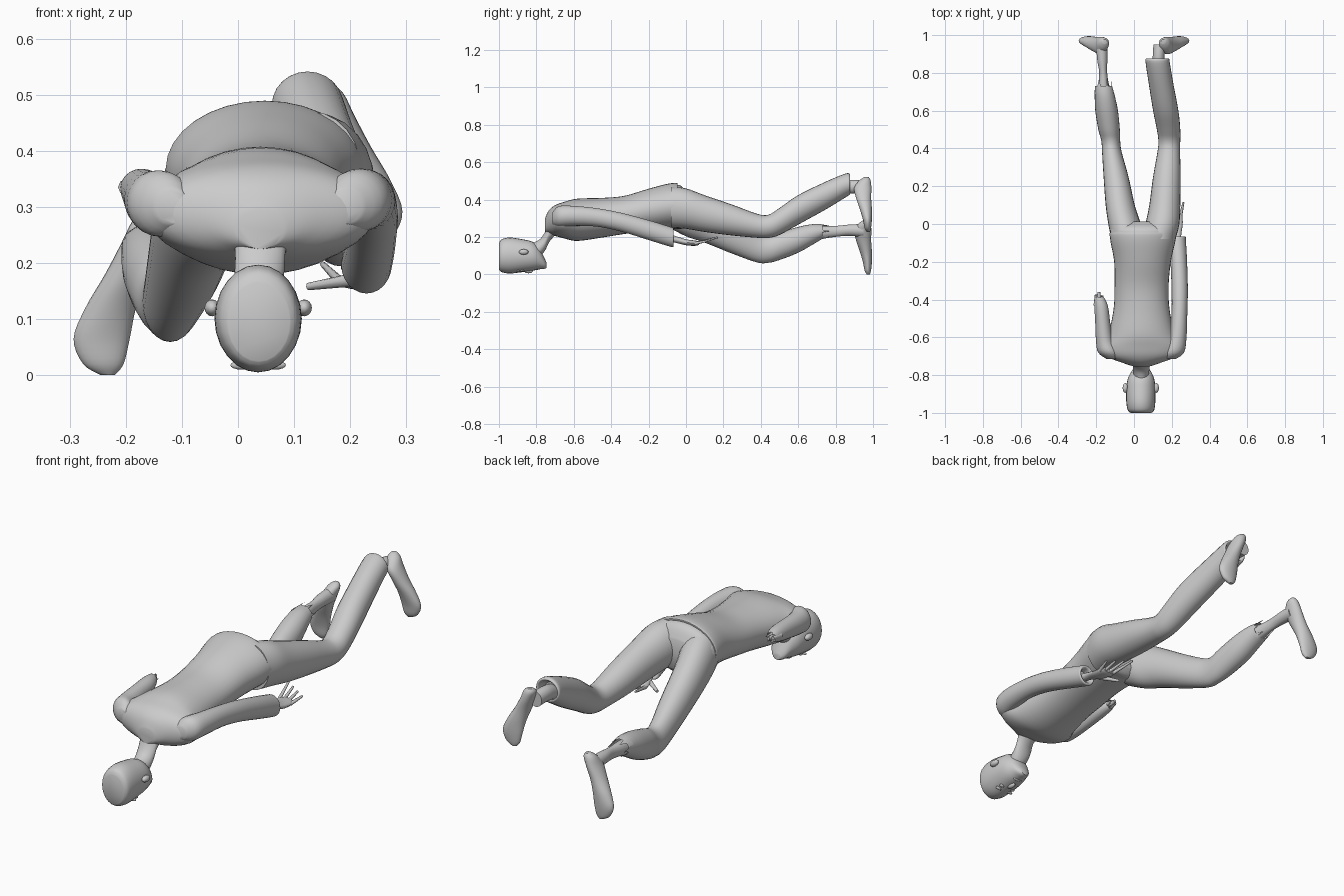
import bpy, bmesh, math
from mathutils import Vector


def finish(bm, name, angle=50):
    bmesh.ops.recalc_face_normals(bm, faces=bm.faces)
    me = bpy.data.meshes.new(name)
    bm.to_mesh(me)
    bm.free()
    ob = bpy.data.objects.new(name, me)
    bpy.context.collection.objects.link(ob)
    bpy.ops.object.select_all(action='DESELECT')
    ob.select_set(True)
    bpy.context.view_layer.objects.active = ob
    bpy.ops.object.shade_smooth_by_angle(angle=math.radians(angle))
    return ob


def spline(a, b, c, d, t):
    return 0.5 * (2 * b + (c - a) * t + (2 * a - 5 * b + 4 * c - d) * t * t
                  + (3 * b - a - 3 * c + d) * t ** 3)


# Elliptical rings (position, centre u, centre v, radius u, radius v) along y or z
def loft(name, rings, axis='y', n=24, steps=4, jag=0.0):
    m, dense = len(rings), []
    for i in range(m - 1):
        q = [rings[max(0, min(m - 1, i + k))] for k in (-1, 0, 1, 2)]
        for s in range(steps):
            dense.append([spline(*[p[j] for p in q], s / steps) for j in range(5)])
    dense.append(list(rings[-1]))
    bm, prev = bmesh.new(), None
    for k, (t, cu, cv, ru, rv) in enumerate(dense):
        ring = []
        for i in range(n):
            a = 2 * math.pi * i / n
            u, v = cu + max(ru, .002) * math.cos(a), cv + max(rv, .002) * math.sin(a)
            tt = t
            if jag and k == len(dense) - 1:
                tt += jag * (0.5 if i % 4 == 0 else -0.5) * (1 + 0.6 * math.sin(3 * a))
            ring.append(bm.verts.new((u, tt, v) if axis == 'y' else (u, v, tt)))
        if prev:
            for i in range(n):
                j = (i + 1) % n
                bm.faces.new((prev[i], prev[j], ring[j], ring[i]))
        else:
            bm.faces.new(ring)
        prev = ring
    if not jag:
        bm.faces.new(prev)
    return finish(bm, name)


def blob(name, loc, scale):
    bm = bmesh.new()
    bmesh.ops.create_uvsphere(bm, u_segments=14, v_segments=8, radius=1)
    for v in bm.verts:
        v.co = Vector(loc) + Vector([c * s for c, s in zip(v.co, scale)])
    return finish(bm, name)


def finger(name, a, b, r):
    a, b = Vector(a), Vector(b)
    d = b - a
    bm = bmesh.new()
    bmesh.ops.create_cone(bm, cap_ends=True, segments=8, radius1=r, radius2=r * 0.55, depth=d.length)
    q = d.to_track_quat('Z', 'Y')
    for v in bm.verts:
        v.co = q @ v.co + (a + b) / 2
    return finish(bm, name)


# Head, face down, flat crown towards -y
loft("head", [(-1.0, .037, .095, .055, .07), (-.985, .037, .1, .07, .088),
              (-.94, .036, .101, .077, .096), (-.87, .036, .1, .077, .087),
              (-.82, .037, .097, .07, .077), (-.785, .038, .085, .054, .058),
              (-.758, .038, .06, .036, .03), (-.745, .038, .048, .018, .014)])
loft("neck", [(-.83, .038, .115, .035, .05), (-.785, .038, .14, .042, .045),
              (-.755, .038, .175, .044, .05), (-.73, .04, .23, .046, .055),
              (-.69, .042, .28, .06, .06)])
for s in (-1, 1):
    blob("ear", (.036 + s * .082, -.868, .12), (.014, .026, .015))
    blob("eye", (.036 + s * .03, -.875, .022), (.014, .009, .007))
    blob("brow", (.036 + s * .03, -.897, .018), (.02, .007, .008))
blob("nose", (.037, -.842, .018), (.012, .024, .012))
blob("mouth", (.038, -.797, .031), (.024, .009, .008))

# Shirt
loft("torso", [(-.755, .04, .26, .04, .035), (-.735, .04, .28, .1, .06),
               (-.7, .04, .288, .185, .082), (-.65, .04, .29, .205, .098),
               (-.58, .04, .292, .175, .113), (-.45, .04, .303, .148, .106),
               (-.33, .04, .318, .143, .102), (-.2, .045, .345, .15, .113),
               (-.1, .047, .363, .17, .121), (-.05, .048, .367, .177, .122),
               (-.047, .048, .367, .165, .112)], n=32)

# Trousers
loft("trouser_seat", [(-.12, .048, .36, .155, .108), (-.05, .048, .362, .174, .118),
                      (-.015, .048, .355, .168, .108), (.012, .048, .345, .13, .07)], n=32)
loft("right_trouser_leg", [(-.08, .13, .36, .09, .11), (0, .15, .352, .09, .108),
                           (.1, .163, .325, .082, .098), (.25, .174, .29, .073, .082),
                           (.38, .184, .26, .06, .064), (.44, .187, .257, .058, .062),
                           (.5, .183, .283, .062, .072), (.6, .168, .345, .067, .079),
                           (.75, .142, .423, .065, .074), (.85, .126, .474, .064, .064),
                           (.874, .124, .482, .062, .056), (.872, .124, .482, .05, .045),
                           (.83, .126, .465, .045, .04)])
loft("left_trouser_leg", [(-.08, -.035, .355, .085, .11), (0, -.05, .322, .086, .118),
                          (.1, -.073, .277, .077, .107), (.25, -.095, .2, .066, .09),
                          (.38, -.117, .14, .052, .076), (.44, -.123, .132, .05, .07),
                          (.5, -.132, .15, .057, .073), (.6, -.145, .185, .06, .069),
                          (.68, -.155, .215, .053, .054), (.74, -.163, .232, .044, .035)], jag=.06)

# Bare shins and feet
loft("left_shin", [(.62, -.15, .2, .04, .045), (.72, -.16, .222, .03, .035),
                   (.8, -.163, .23, .021, .029), (.87, -.168, .236, .027, .03),
                   (.95, -.17, .235, .03, .035)])
loft("right_ankle", [(.78, .138, .44, .032, .035), (.87, .13, .468, .031, .036),
                     (.95, .135, .465, .032, .036)])
for name, s, dz in (("left_foot", -1, 0), ("right_foot", 1, .227)):
    loft(name, [(dz, s * .232, .975, .012, .008), (dz + .02, s * .24, .972, .036, .017),
                (dz + .065, s * .243, .97, .05, .024), (dz + .12, s * .227, .962, .045, .032),
                (dz + .18, s * .2, .95, .037, .04), (dz + .235, s * .175, .945, .033, .046),
                (dz + .275, s * .16, .957, .028, .03), (dz + .293, s * .155, .965, .012, .012)], 'z')

# Arms
loft("right_sleeve", [(-.715, .19, .3, .03, .03), (-.68, .21, .31, .055, .055),
                      (-.6, .23, .313, .048, .053), (-.48, .24, .305, .042, .049),
                      (-.35, .242, .28, .043, .05), (-.2, .237, .237, .044, .053),
                      (-.09, .23, .203, .045, .053), (-.068, .229, .197, .044, .05),
                      (-.07, .229, .197, .034, .038), (-.1, .23, .2, .03, .03)])
loft("right_hand", [(-.12, .23, .2, .022, .02), (-.06, .228, .188, .022, .018),
                    (0, .222, .172, .036, .016), (.05, .215, .167, .04, .014),
                    (.07, .215, .168, .03, .01)], n=16)
for i in range(4):
    x = .247 - i * .021
    finger("finger", (x, .045, .165), (x + .015 - i * .016, .115 + .018 * i, .18 + .006 * i), .009)
finger("thumb", (.205, -.01, .17), (.125, .04, .158), .012)

loft("left_arm", [(-.715, -.115, .3, .03, .03), (-.68, -.135, .305, .055, .058),
                  (-.62, -.155, .31, .046, .053), (-.53, -.165, .32, .04, .046),
                  (-.45, -.172, .33, .037, .038), (-.41, -.178, .335, .031, .03),
                  (-.385, -.183, .338, .022, .022)], jag=.025)
for x, y in ((-.172, -.38), (-.186, -.36), (-.2, -.375)):
    finger("arm_end", (x, -.43, .335), (x, y, .342), .014)
